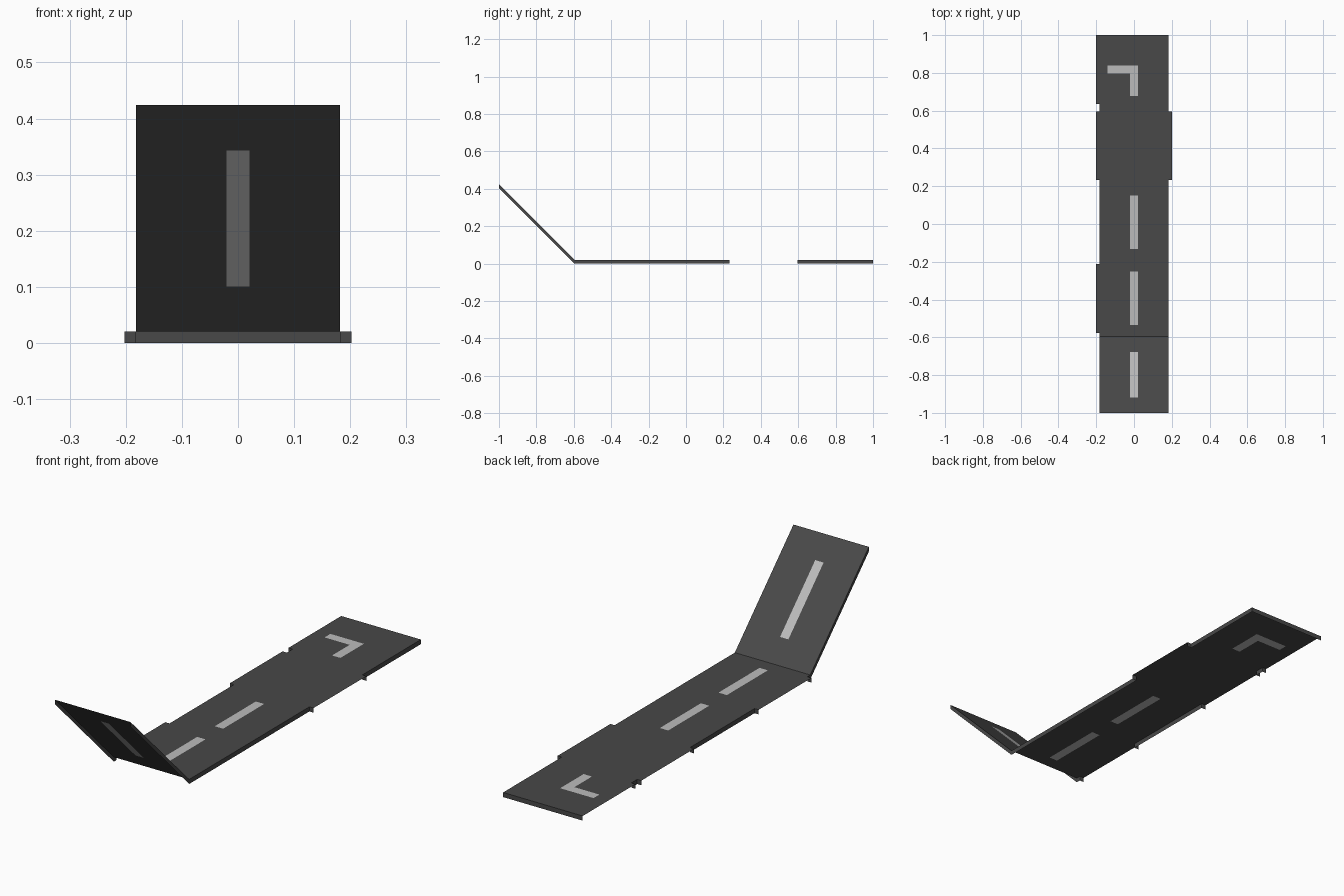
import bpy, bmesh

if "Cube" in bpy.data.objects:
    bpy.data.objects.remove(bpy.data.objects["Cube"])

U = 2 / 198            # one modelling unit; the road is 198 units long
T = 2                  # skirt depth in units
HINGE = -59            # where the ramp starts


def material(name, v):
    m = bpy.data.materials.new(name)
    m.diffuse_color = (v, v, v, 1)
    m.use_nodes = True
    m.node_tree.nodes["Principled BSDF"].inputs["Base Color"].default_value = m.diffuse_color
    return m


asphalt = material("asphalt", 0.065)
paint = material("paint", 0.5)


def point(x, y, drop=0):
    """Point on the sheet; everything in front of the hinge climbs at 45 degrees."""
    z = T + max(0, HINGE - y) - drop
    return (x * U, y * U, z * U)


def build(name, quads, mat):
    bm = bmesh.new()
    for q in quads:
        bm.faces.new([bm.verts.new(p) for p in q])
    bmesh.ops.remove_doubles(bm, verts=bm.verts, dist=1e-5)
    me = bpy.data.meshes.new(name)
    bm.to_mesh(me)
    bm.free()
    me.materials.append(mat)
    bpy.context.collection.objects.link(bpy.data.objects.new(name, me))


# Plan rectangles (x0, x1, y0, y1)
lanes = [(-18, 18, -99, 99)]
bays = [(-20, -18, -57, -21), (-20, -18, 23, 59), (-20, -18, 63, 99), (18, 20, 23, 59)]
marks = [(-2, 2, -91, -67), (-2, 2, -53, -25), (-2, 2, -13, 15),
         (-2, 2, 67, 83), (-14, -2, 79, 83)]


def inside(x, y, rects):
    return any(a < x < b and c < y < d for a, b, c, d in rects)


# Split the sheet on all rectangle edges, sorting cells into road and paint
rects = lanes + bays + marks
xs = sorted({v for r in rects for v in r[:2]})
ys = sorted({v for r in rects for v in r[2:]} | {HINGE})
road, painted = [], []
for x0, x1 in zip(xs, xs[1:]):
    for y0, y1 in zip(ys, ys[1:]):
        cx, cy = (x0 + x1) / 2, (y0 + y1) / 2
        if inside(cx, cy, lanes + bays):
            cell = [point(x0, y0), point(x1, y0), point(x1, y1), point(x0, y1)]
            (painted if inside(cx, cy, marks) else road).append(cell)
build("road_surface", road, asphalt)
build("lane_markings", painted, paint)


# Skirts hanging from the sheet; bay openings stay open
def wall(a, b):
    return [point(*a, T), point(*b, T), point(*b), point(*a)]


left = [(99, 63), (63, 59), (23, -21), (-57, HINGE), (HINGE, -99)]
right = [(-99, HINGE), (HINGE, 23), (59, 99)]
walls = [wall((-18, a), (-18, b)) for a, b in left[1:]]
walls += [wall((18, a), (18, b)) for a, b in right]
walls.append(wall((18, 99), (-20, 99)))
build("side_skirts", walls, asphalt)

# Short returns at the ends of each widened bay
returns = []
for x0, x1, y0, y1 in bays:
    returns.append(wall((x0, y0), (x1, y0)))
    if y1 < 99:
        returns.append(wall((x1, y1), (x0, y1)))
build("bay_returns", returns, asphalt)
